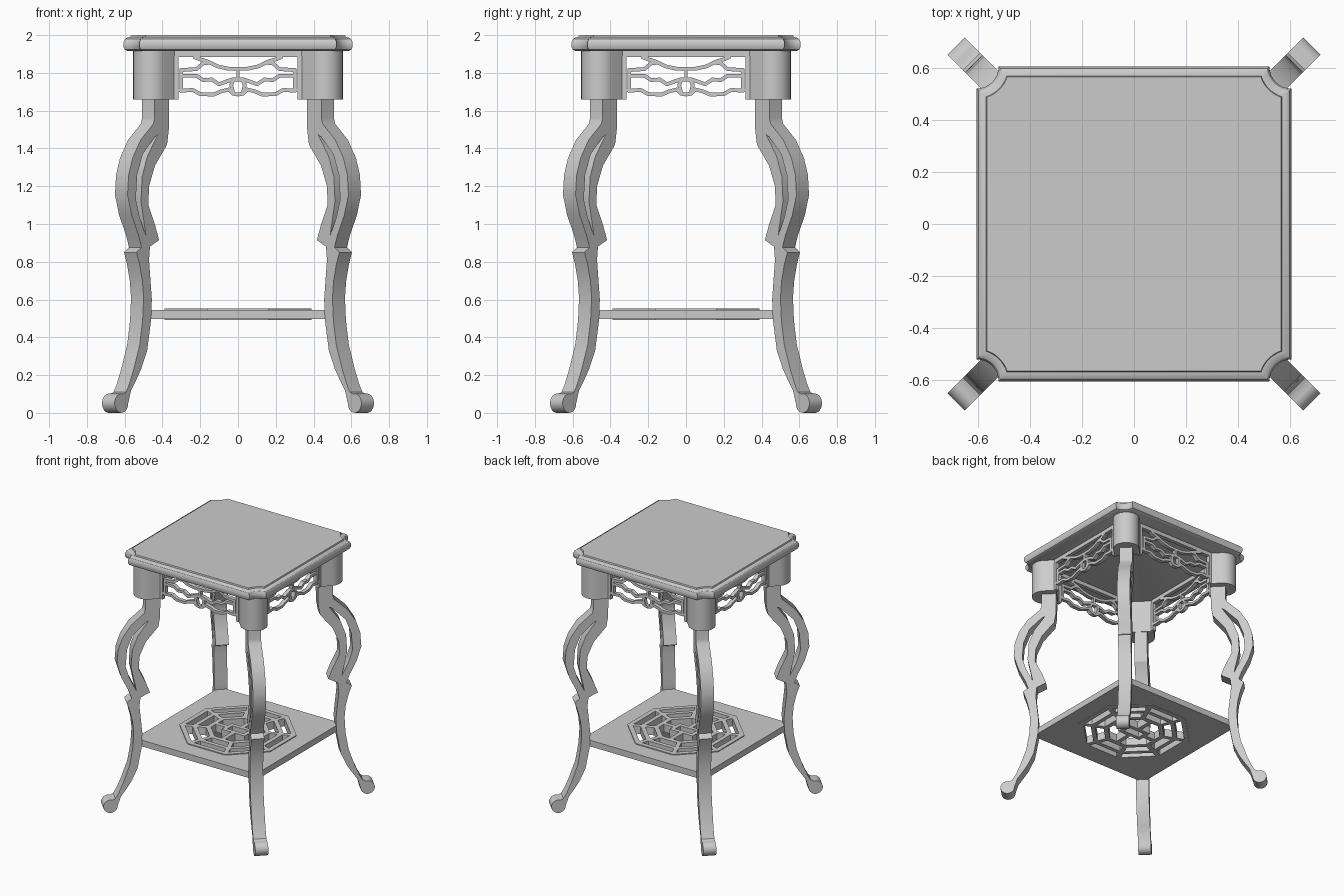
import bpy, bmesh
from math import sin, cos, pi, radians, asin, tan
from mathutils import Matrix, Vector

cube = bpy.data.objects.get("Cube")
if cube:
    bpy.data.objects.remove(cube)

UPRIGHT = Matrix.Rotation(pi / 2, 4, 'X')


def spin(deg):
    return Matrix.Rotation(radians(deg), 4, 'Z')


def finish(name, bm, matrix=Matrix()):
    bmesh.ops.recalc_face_normals(bm, faces=bm.faces[:])
    mesh = bpy.data.meshes.new(name)
    bm.to_mesh(mesh)
    bm.free()
    mesh.transform(matrix)
    mesh.shade_smooth()
    mesh.set_sharp_from_angle(angle=radians(30))
    obj = bpy.data.objects.new(name, mesh)
    bpy.context.scene.collection.objects.link(obj)
    return obj


def slab(name, shapes, low, high, matrix=Matrix()):
    """Extrude flat shapes; each shape is an outline followed by its holes."""
    bm = bmesh.new()
    for loops in shapes:
        edges = []
        for loop in loops:
            vs = [bm.verts.new((p[0], p[1], low)) for p in loop]
            edges += [bm.edges.new((vs[i - 1], vs[i])) for i in range(len(vs))]
        fill = bmesh.ops.triangle_fill(bm, edges=edges, use_beauty=True, normal=(0, 0, 1))
        faces = [g for g in fill["geom"] if isinstance(g, bmesh.types.BMFace)]
        top = bmesh.ops.extrude_face_region(bm, geom=faces, use_keep_orig=True)
        moved = [g for g in top["geom"] if isinstance(g, bmesh.types.BMVert)]
        bmesh.ops.translate(bm, verts=moved, vec=(0, 0, high - low))
    return finish(name, bm, matrix)


def strip(points, width):
    """Outline of a constant-width bar following a path."""
    pts = [Vector(p) for p in points]
    left, right = [], []
    for i, p in enumerate(pts):
        a = (p - pts[i - 1]).normalized() if i else (pts[1] - p).normalized()
        b = (pts[i + 1] - p).normalized() if i < len(pts) - 1 else a
        t = (a + b).normalized()
        n = Vector((-t.y, t.x)) * width / 2 / max(t.dot(a), 0.5)
        left.append(p + n)
        right.append(p - n)
    return [left + right[::-1]]


def rect(x0, x1, y0, y1):
    return [[(x0, y0), (x1, y0), (x1, y1), (x0, y1)]]


def octagon(apothem):
    r = apothem / cos(pi / 8)
    return [(r * cos(pi / 8 + i * pi / 4), r * sin(pi / 8 + i * pi / 4)) for i in range(8)]


# Tabletop: moulded edge lofted around a square with scooped corners
def top_outline(inset, half=0.607, scoop=0.085, steps=8):
    r = scoop + inset
    a0 = asin(inset / r)
    pts = []
    for k in range(4):
        for i in range(steps + 1):
            a = pi + a0 + (pi / 2 - 2 * a0) * (1 - i / steps)
            p = Vector((half + r * cos(a), half + r * sin(a), 0))
            pts.append(spin(90 * k) @ p)
    return pts


bm = bmesh.new()
rings = []
for inset, z in [(0.025, 1.915), (0.008, 1.923), (0, 1.94), (0, 1.962), (0.008, 1.979),
                 (0.022, 1.988), (0.037, 1.99), (0.04, 2.0)]:
    rings.append([bm.verts.new((p.x, p.y, z)) for p in top_outline(inset)])
for lo, hi in zip(rings, rings[1:]):
    for i in range(len(lo)):
        bm.faces.new((lo[i - 1], lo[i], hi[i], hi[i - 1]))
bm.faces.new(rings[0])
bm.faces.new(rings[-1])
finish("tabletop", bm)

# Leg side profile as (distance from centre, height), with a through slot
leg_outer = [(.671, 1.75), (.671, 1.56), (.681, 1.53), (.776, 1.445), (.836, 1.35),
             (.866, 1.26), (.874, 1.153), (.843, 1.047), (.791, .94), (.769, .876),
             (.806, .85), (.783, .785), (.763, .7), (.754, .61), (.761, .49),
             (.783, .36), (.828, .23), (.862, .15), (.885, .11)]
leg_inner = [(.847, .12), (.812, .17), (.773, .23), (.727, .33), (.698, .49), (.692, .6),
             (.713, .81), (.706, .88), (.638, .915), (.668, .995), (.718, 1.1),
             (.713, 1.2), (.668, 1.31), (.578, 1.42), (.565, 1.5), (.563, 1.75)]
scroll = [(.92 + .051 * cos(radians(a)), .051 + .051 * sin(radians(a)))
          for a in range(105, -181, -19)]
slot = [(.645, 1.475), (.725, 1.36), (.765, 1.25), (.773, 1.12), (.735, .935),
        (.785, 1.04), (.812, 1.13), (.802, 1.26), (.76, 1.37), (.67, 1.46)]

# Corner block: rounded outside, flat sides running inward
block = [(.56, -.095)] + [(.65 + .095 * cos(a * pi / 16), .095 * sin(a * pi / 16))
                          for a in range(-8, 9)] + [(.56, .095)]

for side, deg in [("back_left", 45), ("back_right", 135),
                  ("front_right", 225), ("front_left", 315)]:
    slab(side + "_leg", [[leg_outer + scroll + leg_inner, slot]], -.047, .047,
         spin(deg) @ UPRIGHT)
    slab(side + "_corner_block", [[block]], 1.66, 1.918, spin(deg))

# Apron fretwork: half pattern mirrored, inside a thin frame
half_bars = [
    [(-.3, 1.7), (-.3, 1.815), (-.22, 1.82), (-.185, 1.85), (-.15, 1.855), (-.11, 1.835),
     (-.05, 1.822), (0, 1.822)],
    [(-.235, 1.885), (-.2, 1.872), (-.165, 1.862), (-.14, 1.85)],
    [(-.3, 1.785), (-.22, 1.785), (-.185, 1.762), (-.14, 1.765), (-.1, 1.74),
     (-.06, 1.755), (-.03, 1.765), (0, 1.765)],
    [(-.307, 1.705), (-.24, 1.71), (-.2, 1.688), (-.13, 1.685), (-.09, 1.702),
     (-.05, 1.712), (-.025, 1.69), (0, 1.685)],
    [(-.025, 1.765), (-.036, 1.735), (-.025, 1.69)],
]
fret = [strip(bar, .02) for bar in half_bars]
fret += [strip([(-x, z) for x, z in bar], .02) for bar in half_bars]
fret.append(rect(-.009, .009, 1.76, 1.825))
fret.append(rect(-.335, .335, 1.885, 1.918))
fret += [rect(-.338, -.316, 1.66, 1.89), rect(.316, .338, 1.66, 1.89)]
fret += [rect(-.32, -.295, 1.7, 1.72), rect(.295, .32, 1.7, 1.72)]
for i, side in enumerate(["front", "left", "back", "right"]):
    slab(side + "_apron_fret", fret, -.015, .015,
         spin(90 * i) @ Matrix.Translation((0, -.46, 0)) @ UPRIGHT)

# Shelf: clipped square with an octagonal opening
s, c = .52, .465
shelf = [(s, -c), (s, c), (c, s), (-c, s), (-s, c), (-s, -c), (-c, -s), (c, -s)]
slab("shelf", [[shelf, octagon(.375)]], .497, .545)

# Shelf lattice: nested octagons, spokes and short bars
lattice = [[octagon(.39), octagon(.355)], [octagon(.215), octagon(.18)]]
lattice.append([[(.1, -.06), (.1, .06), (-.1, .06), (-.1, -.06)],
                [(.07, -.03), (.07, .03), (-.07, .03), (-.07, -.03)]])
for i in range(8):
    turn = Matrix.Rotation(i * pi / 4, 2)
    w = .29 * tan(pi / 8)
    bars = [[(.2, .2 * tan(pi / 8)), (.375, .375 * tan(pi / 8))], [(.29, -w), (.29, w)]]
    if i % 2 == 0:
        bars.append([(.06 if i % 4 else .1, 0), (.2, 0)])
    lattice += [strip([turn @ Vector(p) for p in bar], .032) for bar in bars]
slab("shelf_lattice", lattice, .492, .552)
